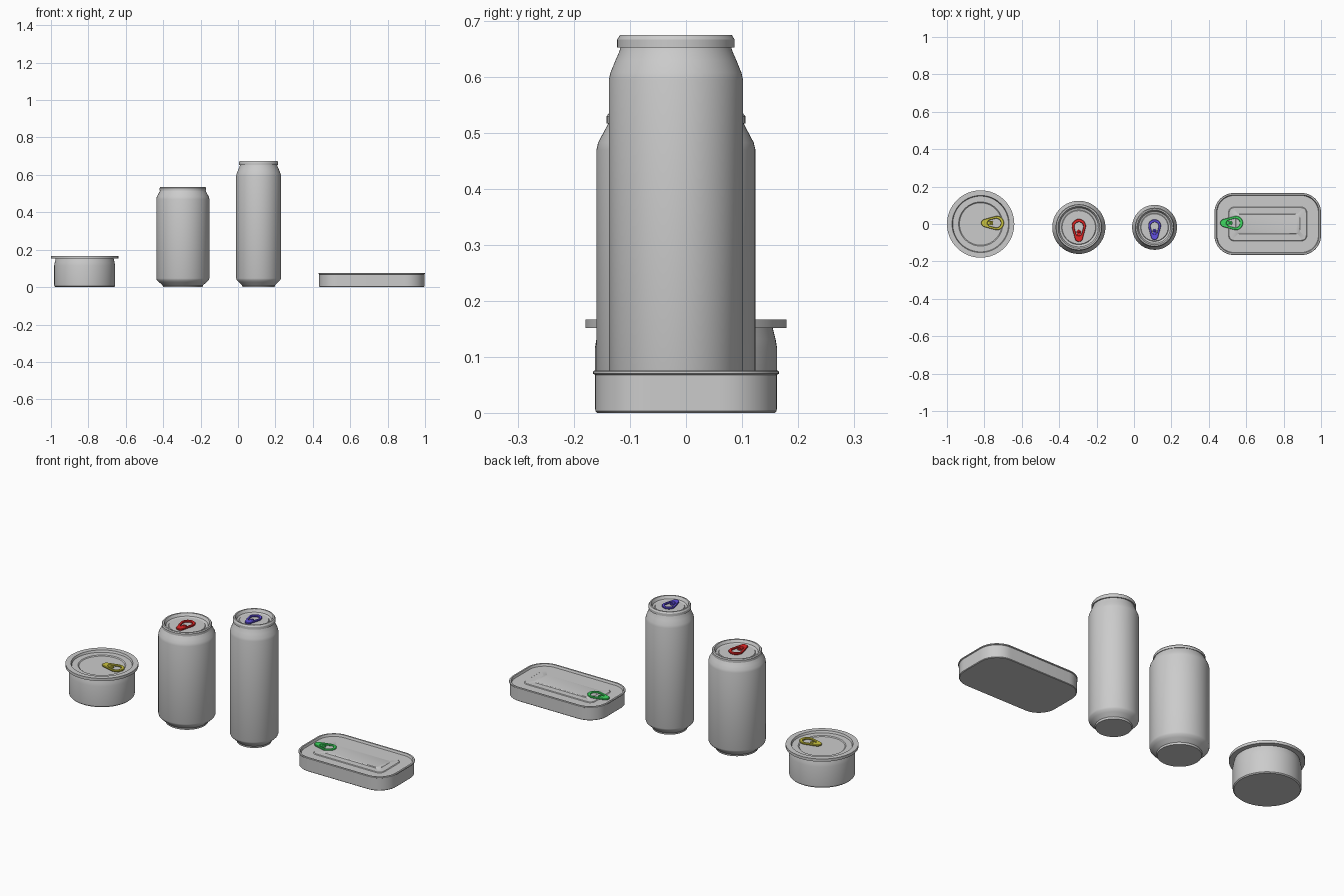
import bpy, bmesh, math
from math import cos, sin, pi

if "Cube" in bpy.data.objects:
    bpy.data.objects.remove(bpy.data.objects["Cube"])


def circle(r, n=64):
    return lambda o: [((r + o) * cos(2 * pi * i / n), (r + o) * sin(2 * pi * i / n)) for i in range(n)]


def rounded_rect(hx, hy, r, n=12):
    def pts(o):
        c = max(r + o, 0.02)
        out = []
        for q, (sx, sy) in enumerate([(1, 1), (-1, 1), (-1, -1), (1, -1)]):
            for i in range(n + 1):
                a = pi / 2 * (q + i / n)
                out.append((sx * (hx + o - c) + c * cos(a), sy * (hy + o - c) + c * sin(a)))
        return out
    return pts


def teardrop(y_small, r_small, y_big, r_big, n=20):
    a = math.asin((r_big - r_small) / (y_big - y_small))

    def pts(o):
        big = [-a + (pi + 2 * a) * i / n for i in range(n + 1)]
        small = [pi + a + (pi - 2 * a) * i / n for i in range(n + 1)]
        return ([((r_big + o) * cos(t), y_big + (r_big + o) * sin(t)) for t in big] +
                [((r_small + o) * cos(t), y_small + (r_small + o) * sin(t)) for t in small])
    return pts


def loft(name, rings, loc, turn=0, scale=1, mat=None, closed=False):
    """Bridge a stack of equal-count outlines given as (points, z)."""
    bm = bmesh.new()
    loops = [[bm.verts.new((x, y, z)) for x, y in pts] for pts, z in rings]
    pairs = list(zip(loops, loops[1:]))
    if closed:
        pairs.append((loops[-1], loops[0]))
    else:
        bm.faces.new(loops[0])
        bm.faces.new(loops[-1])
    for a, b in pairs:
        for i in range(len(a)):
            j = (i + 1) % len(a)
            bm.faces.new((a[i], a[j], b[j], b[i]))
    bmesh.ops.recalc_face_normals(bm, faces=bm.faces)
    me = bpy.data.meshes.new(name)
    bm.to_mesh(me)
    bm.free()
    ob = bpy.data.objects.new(name, me)
    bpy.context.collection.objects.link(ob)
    ob.location = loc
    ob.rotation_euler.z = turn
    ob.scale = (scale, scale, 1)
    if mat:
        me.materials.append(mat)
    bpy.ops.object.select_all(action='DESELECT')
    ob.select_set(True)
    bpy.context.view_layer.objects.active = ob
    bpy.ops.object.shade_smooth_by_angle(angle=math.radians(30))
    return ob


def profile(outline, steps):
    return [(outline(o), z) for o, z in steps]


def pull_tab(name, color, loc, turn=0, scale=1):
    mat = bpy.data.materials.new(name + "_paint")
    mat.diffuse_color = (*color, 1)
    mat.use_nodes = True
    mat.node_tree.nodes["Principled BSDF"].inputs["Base Color"].default_value = mat.diffuse_color
    args = dict(loc=loc, turn=turn, scale=scale, mat=mat)
    # open ring with rounded section
    outer = teardrop(-0.040, 0.021, 0.023, 0.0375)
    inner = teardrop(-0.012, 0.016, 0.020, 0.0241)
    loft(name + "_ring", [(outer(-0.002), 0), (outer(0), 0.002), (outer(0), 0.007), (outer(-0.002), 0.009),
                          (inner(0.002), 0.009), (inner(0), 0.007), (inner(0), 0.002), (inner(0.002), 0)],
         closed=True, **args)
    # tongue carrying the rivet
    tongue = teardrop(-0.032, 0.008, -0.008, 0.0115)
    loft(name + "_tongue", profile(tongue, [(0, 0.001), (0, 0.005), (-0.001, 0.006)]), **args)
    rivet = teardrop(-0.0085, 0.006, -0.008, 0.006)
    loft(name + "_rivet", profile(rivet, [(0, -0.004), (0, 0.007), (-0.002, 0.009)]), **args)


# Tuna can: flanged, shallow
loft("tuna_can", profile(circle(0.163), [
    (-0.006, 0), (-0.001, 0.005), (0, 0.015), (0, 0.115), (-0.003, 0.132), (-0.008, 0.152),
    (0.017, 0.152), (0.017, 0.167), (-0.010, 0.167), (-0.014, 0.156),
    (-0.045, 0.156), (-0.050, 0.152)]), (-0.82, 0, 0))
pull_tab("tuna_tab", (0.6, 0.55, 0.05), (-0.756, 0.005, 0.156), -pi / 2)

# Short drink can
loft("short_can", profile(circle(0.142), [
    (-0.036, 0), (-0.034, 0.010), (-0.014, 0.027), (-0.003, 0.038), (0, 0.047),
    (0, 0.470), (-0.003, 0.483), (-0.012, 0.500), (-0.019, 0.513), (-0.021, 0.517),
    (-0.018, 0.517), (-0.018, 0.530), (-0.022, 0.535), (-0.030, 0.535),
    (-0.038, 0.521), (-0.050, 0.517), (-0.053, 0.520)]), (-0.295, -0.018, 0))
pull_tab("short_can_tab", (0.8, 0.02, 0.02), (-0.295, -0.034, 0.522))

# Tall drink can
loft("tall_can", profile(circle(0.120), [
    (-0.034, 0), (-0.032, 0.010), (-0.014, 0.027), (-0.003, 0.038), (0, 0.047),
    (0, 0.595), (-0.003, 0.608), (-0.012, 0.630), (-0.019, 0.646), (-0.021, 0.653),
    (-0.015, 0.653), (-0.015, 0.667), (-0.020, 0.675), (-0.027, 0.675),
    (-0.035, 0.660), (-0.045, 0.656), (-0.048, 0.659)]), (0.11, -0.018, 0))
pull_tab("tall_can_tab", (0.12, 0.08, 0.75), (0.11, -0.030, 0.661), 0, 0.9)

# Sardine tin with stepped lid
loft("sardine_tin", profile(rounded_rect(0.285, 0.166, 0.105), [
    (-0.007, 0), (-0.004, 0.003), (-0.004, 0.068), (0, 0.070), (0, 0.074), (-0.002, 0.076),
    (-0.010, 0.076), (-0.014, 0.064), (-0.075, 0.064), (-0.079, 0.067),
    (-0.112, 0.067), (-0.116, 0.070)]), (0.715, 0, 0))
pull_tab("sardine_tab", (0.05, 0.7, 0.12), (0.522, 0.005, 0.066), -pi / 2)
